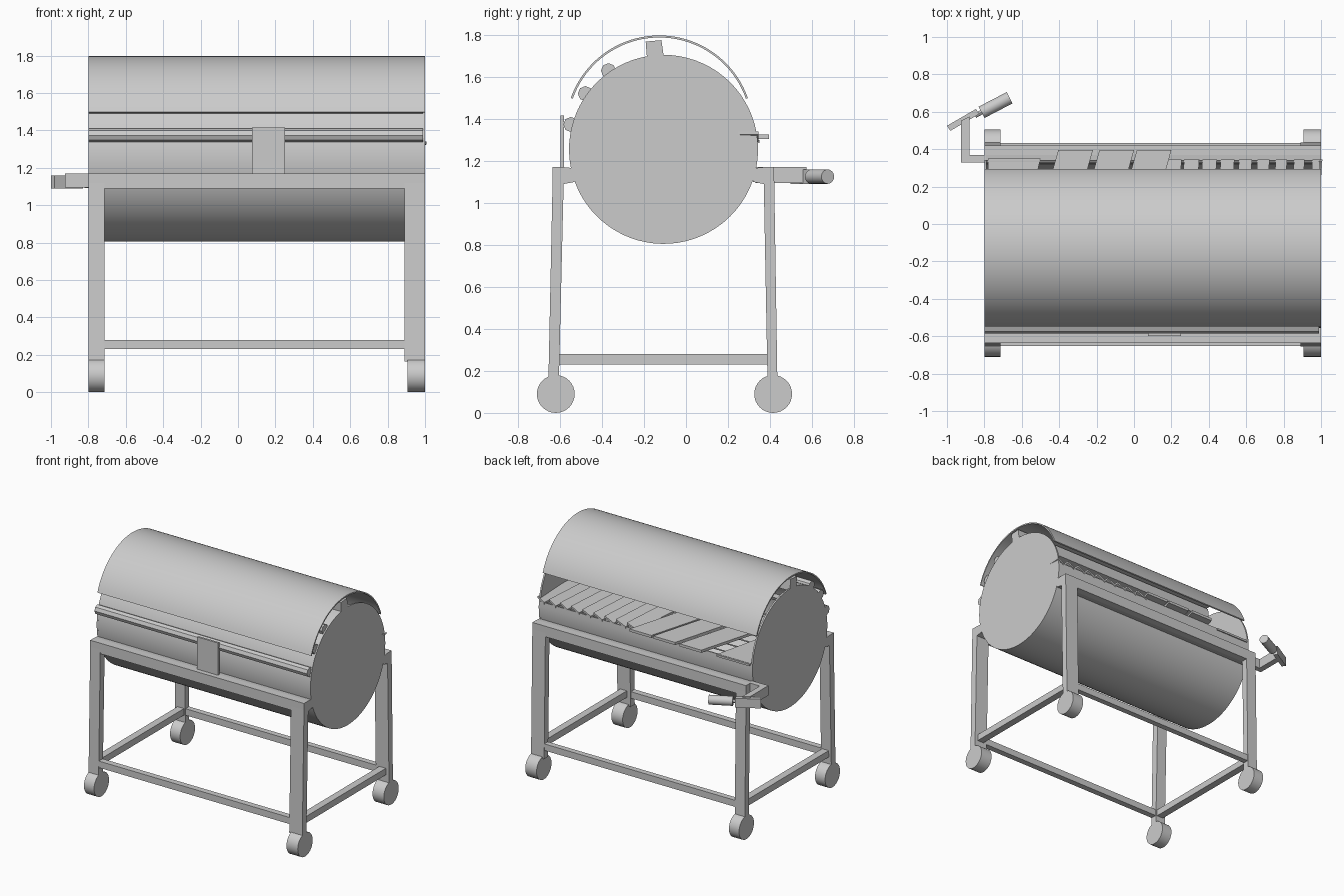
import bpy, bmesh, math
from mathutils import Vector

if "Cube" in bpy.data.objects:
    bpy.data.objects.remove(bpy.data.objects["Cube"])

X0, X1 = -0.80, 1.0          # body ends along x
CY, CZ, R = -0.107, 1.255, 0.45   # drum axis and radius


def finish(bm, name, smooth=False):
    bmesh.ops.recalc_face_normals(bm, faces=bm.faces)
    me = bpy.data.meshes.new(name)
    bm.to_mesh(me)
    bm.free()
    ob = bpy.data.objects.new(name, me)
    bpy.context.collection.objects.link(ob)
    if smooth:
        bpy.ops.object.select_all(action='DESELECT')
        ob.select_set(True)
        bpy.context.view_layer.objects.active = ob
        bpy.ops.object.shade_smooth_by_angle(angle=math.radians(30))
    return ob


def prism(name, pts, vec, smooth=False):
    """Extrude a closed 3D outline along a vector."""
    bm = bmesh.new()
    f = bm.faces.new([bm.verts.new(p) for p in pts])
    geo = bmesh.ops.extrude_face_region(bm, geom=[f])['geom']
    bmesh.ops.translate(bm, vec=vec, verts=[v for v in geo if isinstance(v, bmesh.types.BMVert)])
    return finish(bm, name, smooth)


def along_x(name, yz, x0, x1, smooth=False):
    return prism(name, [(x0, y, z) for y, z in yz], (x1 - x0, 0, 0), smooth)


def along_z(name, xy, z0, z1):
    return prism(name, [(x, y, z0) for x, y in xy], (0, 0, z1 - z0))


def box(name, x0, x1, y0, y1, z0, z1):
    return along_z(name, [(x0, y0), (x1, y0), (x1, y1), (x0, y1)], z0, z1)


def rod(name, a, b, r, n=24, smooth=True):
    a, b = Vector(a), Vector(b)
    bm = bmesh.new()
    bmesh.ops.create_cone(bm, cap_ends=True, segments=n, radius1=r, radius2=r, depth=(b - a).length)
    ob = finish(bm, name, smooth)
    ob.rotation_euler = (b - a).to_track_quat('Z', 'Y').to_euler()
    ob.location = (a + b) / 2
    return ob


def arc(cy, cz, r, a0, a1, n):
    return [(cy + r * math.cos(math.radians(a0 + (a1 - a0) * i / n)),
             cz + r * math.sin(math.radians(a0 + (a1 - a0) * i / n))) for i in range(n + 1)]


def shell(name, cy, cz, r, a0, a1, n, t):
    """Thin curved sheet running along x."""
    out, inn = arc(cy, cz, r, a0, a1, n), arc(cy, cz, r - t, a0, a1, n)
    return along_x(name, out + inn[::-1], X0, X1, True)


# Drum: open-backed shell and two end discs
shell("drum_shell", CY, CZ, R, 94, 366, 56, 0.01)
for x in (X0, X1 - 0.012):
    along_x("drum_end", arc(CY, CZ, R, 0, 360, 72)[:-1], x, x + 0.012, True)

# Raised curved lid above the drum
lid = shell("lid", -0.127, 1.35, 0.4475, 19.5, 160.5, 40, 0.01)

# Ribs on the front of the drum, and the top hinge bar
for a in (165, 144.5, 125):
    y, z = CY + 0.457 * math.cos(math.radians(a)), CZ + 0.457 * math.sin(math.radians(a))
    rod("drum_rib", (X0, y, z), (X1 - 0.01, y, z), 0.036, 8, False)
along_x("hinge_bar", [(-0.185, 1.68), (-0.105, 1.69), (-0.117, 1.775), (-0.192, 1.768)], X0, X1)

# Front latch plate
box("latch_plate", 0.075, 0.25, -0.598, -0.582, 1.165, 1.415)

# Grate rods
for i in range(7):
    y = -0.44 + i * 0.11
    rod("grate_rod", (X0, y, 1.27), (X1, y, 1.27), 0.005, 8)

# Wide slats lying on the grate, skewed, tips over the rear edge
for x in (-0.44, -0.22, -0.02):
    along_z("wide_slat", [(x - 0.16, -0.30), (x + 0.025, -0.30), (x + 0.22, 0.395), (x + 0.035, 0.395)],
            1.305, 1.325)
along_z("end_slat", [(X0 + 0.02, -0.35), (-0.66, -0.35), (-0.50, 0.35), (X0 + 0.02, 0.35)], 1.285, 1.30)

# Narrow slats leaning on each other
for i in range(9):
    x = 0.17 + i * 0.098
    w = 0.085 - i * 0.004
    prism("narrow_slat", [(x, 0.345, 1.29), (x + w, 0.345, 1.325), (x + w, 0.345, 1.34), (x, 0.345, 1.305)],
          (-0.05, -0.70, 0))

# Frame: legs, rails, lower bars, wheels (front then back)
LEGX = ((X0, -0.715), (0.89, X1))
for side, yb, yt, yin, ywheel in (("front", (-0.655, -0.605), (-0.635, -0.582), -0.53, -0.62),
                                  ("back", (0.435, 0.388), (0.42, 0.37), 0.32, 0.415)):
    along_x(side + "_rail", [(yt[0], 1.09), (yt[0], 1.17), (yt[1], 1.17), (yin, 1.165), (yin, 1.10),
                             (yt[1], 1.09)], X0, X1)
    for x0, x1 in LEGX:
        along_x(side + "_leg", [(yb[0], 0.165), (yb[1], 0.165), (yt[1], 1.12), (yt[0], 1.12)], x0, x1)
    lo = sorted(yb)
    box(side + "_lower_bar", -0.72, 0.895, lo[0] + 0.002, lo[1] - 0.002, 0.23, 0.28)
    for x0, x1 in ((X0, -0.715), (0.905, X1)):
        rod(side + "_wheel", (x0, ywheel, 0.09), (x1, ywheel, 0.09), 0.09, 32)
for x0, x1 in ((X0 + 0.02, -0.725), (0.92, 0.975)):
    box("side_lower_bar", x0, x1, -0.61, 0.395, 0.23, 0.28)

# Crank with handle at the back left corner
along_z("crank_arm", [(-0.79, 0.33), (-0.79, 0.37), (-0.88, 0.37), (-0.88, 0.575), (-0.925, 0.552),
                      (-0.925, 0.33)], 1.095, 1.17)
along_z("crank_bar", [(-1.0, 0.525), (-0.982, 0.498), (-0.828, 0.588), (-0.845, 0.615)], 1.09, 1.16)
rod("crank_spindle", (-0.85, 0.578, 1.125), (-0.80, 0.606, 1.125), 0.012, 12)
rod("crank_handle", (-0.815, 0.597, 1.125), (-0.665, 0.675, 1.125), 0.034, 24)
